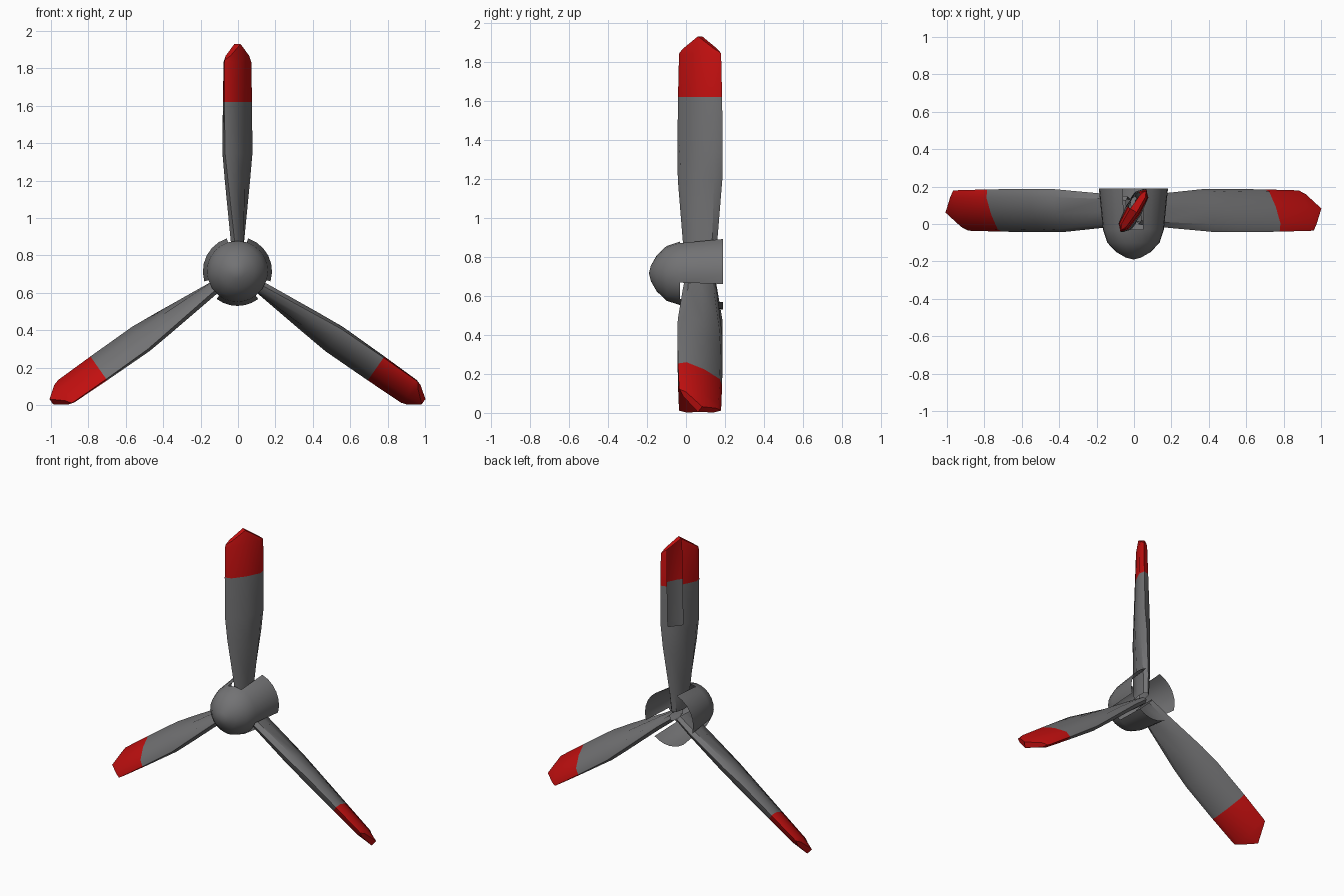
import bpy, bmesh, math
from mathutils import Vector, Matrix

if "Cube" in bpy.data.objects:
    bpy.data.objects.remove(bpy.data.objects["Cube"])

HUB = Vector((-0.003, 0, 0.715))
ANGLES = {"top_blade": 0, "right_blade": -125, "left_blade": 125}   # degrees from straight up


def material(name, rgb):
    m = bpy.data.materials.new(name)
    m.diffuse_color = (*rgb, 1)
    m.use_nodes = True
    m.node_tree.nodes["Principled BSDF"].inputs["Base Color"].default_value = m.diffuse_color
    return m


grey = material("blade grey", (0.17, 0.17, 0.175))
red = material("tip red", (0.55, 0.005, 0.005))


def finish(bm, name, mats, angle):
    bm.normal_update()
    me = bpy.data.meshes.new(name)
    bm.to_mesh(me)
    bm.free()
    ob = bpy.data.objects.new(name, me)
    bpy.context.collection.objects.link(ob)
    for m in mats:
        me.materials.append(m)
    bpy.ops.object.select_all(action='DESELECT')
    ob.select_set(True)
    bpy.context.view_layer.objects.active = ob
    bpy.ops.object.shade_smooth_by_angle(angle=math.radians(angle))
    return ob


# Blade stations: radius, half chord in x and y, half thickness, tip drop at the edges
STATIONS = [(0.03, 0.008, 0.075, 0.028, 0), (0.16, 0.015, 0.088, 0.033, 0),
            (0.48, 0.050, 0.114, 0.043, 0), (0.63, 0.066, 0.116, 0.047, 0),
            (0.905, 0.070, 0.113, 0.040, 0), (1.13, 0.070, 0.108, 0.034, 0.015),
            (1.215, 0.068, 0.106, 0.020, 0.085)]
SECTION = [(-1, 0), (-.75, .75), (0, 1), (.75, .75), (1, 0), (.75, -.75), (0, -1), (-.75, -.75)]


def blade(name, degrees):
    bm = bmesh.new()
    rings = []
    for r, cx, cy, t, drop in STATIONS:
        chord = Vector((cx, cy, 0))
        across = Vector((-cy, cx, 0)).normalized()
        rings.append([bm.verts.new(Vector((0, 0.072, r - drop * abs(u))) + chord * u + across * t * w)
                      for u, w in SECTION])
    n = len(SECTION)
    for k, (a, b) in enumerate(zip(rings, rings[1:])):
        for i in range(n):
            # the top blade has an open strip along its back
            if name == "top_blade" and i == 2 and k >= 3:
                continue
            j = (i + 1) % n
            f = bm.faces.new((a[i], b[i], b[j], a[j]))
            f.material_index = 1 if k >= 4 else 0
    # ridge-shaped tip cap
    e = rings[-1]
    for q in ((0, 1, 7), (1, 2, 6, 7), (2, 3, 5, 6), (3, 4, 5)):
        bm.faces.new([e[i] for i in q]).material_index = 1
    bmesh.ops.recalc_face_normals(bm, faces=bm.faces)
    bm.transform(Matrix.Translation(HUB) @ Matrix.Rotation(-math.radians(degrees), 4, 'Y'))
    finish(bm, name, (grey, red), 40)


for name, deg in ANGLES.items():
    blade(name, deg)

# Spinner: revolved nose with three rear petals, open slots at the blades
PROFILE = [(-0.18, 0.04), (-0.15, 0.092), (-0.10, 0.14), (-0.03, 0.163), (0.19, 0.185)]
HALF_SLOT = 18
centres = sorted(a % 360 for a in ANGLES.values())
steps = []   # (angle, whether the segment starting here is a slot)
for c, nxt in zip(centres, centres[1:] + [centres[0] + 360]):
    steps += [(c - HALF_SLOT, True), (c, True)]
    span = nxt - c - 2 * HALF_SLOT
    steps += [(c + HALF_SLOT + span * i / 6, False) for i in range(6)]
bm = bmesh.new()
apex = bm.verts.new(HUB + Vector((0, -0.19, 0)))
rings = []
for y, r in PROFILE:
    rings.append([bm.verts.new(HUB + Vector((-r * math.sin(math.radians(a)), y,
                                             r * math.cos(math.radians(a))))) for a, _ in steps])
n = len(steps)
for i in range(n):
    j = (i + 1) % n
    bm.faces.new((apex, rings[0][i], rings[0][j]))
    for k in range(len(rings) - 1):
        if k == len(rings) - 2 and steps[i][1]:
            continue
        bm.faces.new((rings[k][i], rings[k + 1][i], rings[k + 1][j], rings[k][j]))
bmesh.ops.recalc_face_normals(bm, faces=bm.faces)
finish(bm, "spinner", (grey,), 60)
